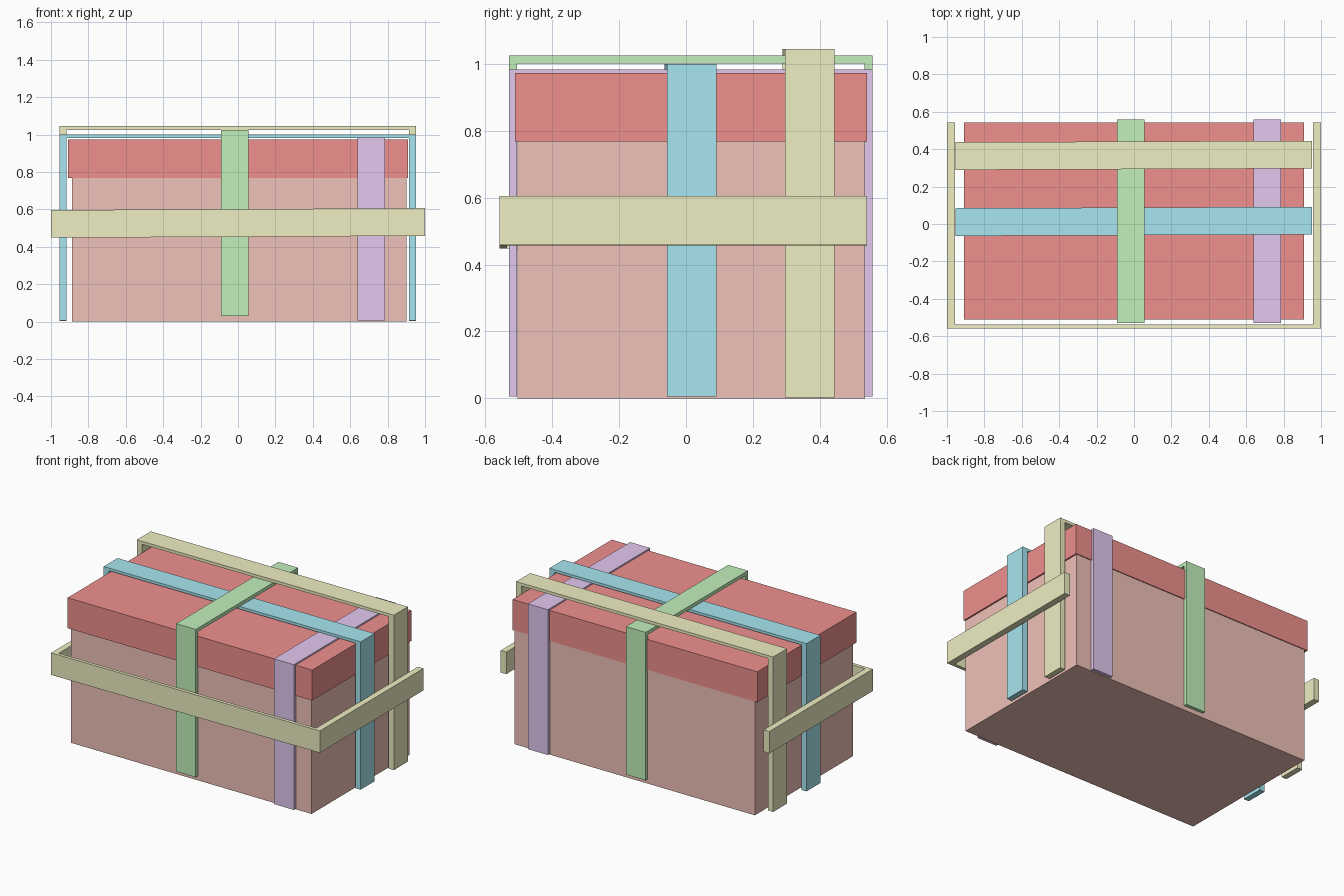
import bpy, bmesh
from mathutils import Matrix, Vector

if "Cube" in bpy.data.objects:
    bpy.data.objects.remove(bpy.data.objects["Cube"])


def material(name, rgb):
    m = bpy.data.materials.new(name)
    m.diffuse_color = (*rgb, 1)
    m.use_nodes = True
    m.node_tree.nodes["Principled BSDF"].inputs["Base Color"].default_value = m.diffuse_color
    return m


def add_object(name, bm, mat):
    bmesh.ops.recalc_face_normals(bm, faces=bm.faces)
    me = bpy.data.meshes.new(name)
    bm.to_mesh(me)
    bm.free()
    me.materials.append(mat)
    ob = bpy.data.objects.new(name, me)
    bpy.context.collection.objects.link(ob)
    return ob


def block(name, lo, hi, mat):
    lo, hi = Vector(lo), Vector(hi)
    bm = bmesh.new()
    bmesh.ops.create_cube(bm, size=1, matrix=Matrix.Translation((lo + hi) / 2)
                          @ Matrix.Diagonal((*(hi - lo), 1)))
    return add_object(name, bm, mat)


def strap(name, span, rise, width, leg, cap, place, mat, tilt=0):
    """U-shaped strap: legs run along 'rise', cap across 'span' at rise[1].
    place(s, r, w) maps span, rise and width coordinates to x, y, z."""
    (a, b), (r0, r1) = span, rise
    d = 1 if r1 > r0 else -1
    profile = [(a, r0), (a, r1), (b, r1), (b, r0), (b - leg, r0),
               (b - leg, r1 - d * cap), (a + leg, r1 - d * cap), (a + leg, r0)]
    bm = bmesh.new()
    verts = [bm.verts.new(place(s, r, width[0] + tilt * s)) for s, r in profile]
    face = bm.faces.new(verts)
    ext = bmesh.ops.extrude_face_region(bm, geom=[face])
    moved = [v for v in ext["geom"] if isinstance(v, bmesh.types.BMVert)]
    shift = Vector(place(0, 0, width[1])) - Vector(place(0, 0, width[0]))
    bmesh.ops.translate(bm, verts=moved, vec=shift)
    return add_object(name, bm, mat)


salmon = material("salmon", (0.87, 0.54, 0.48))
red = material("red", (0.86, 0.28, 0.27))
blue = material("blue", (0.39, 0.79, 0.87))
yellow = material("yellow", (0.86, 0.86, 0.55))
green = material("green", (0.54, 0.87, 0.50))
purple = material("purple", (0.77, 0.58, 0.87))

# Box body and overhanging lid
block("box", (-0.888, -0.504, 0), (0.9, 0.536, 0.78), salmon)
block("lid", (-0.91, -0.511, 0.768), (0.91, 0.542, 0.973), red)


# Directions in which the straps wrap the box
def across_x(s, r, w):
    return (s, w, r)


def across_y(s, r, w):
    return (w, s, r)


def around_front(s, r, w):
    return (s, r, w)


# Straps over the top, side to side
strap("blue_strap", (-0.955, 0.952), (0.006, 1.0), (-0.06, 0.088),
      0.038, 0.018, across_x, blue, 0.004)
strap("tall_yellow_strap", (-0.955, 0.952), (0.003, 1.045), (0.293, 0.441),
      0.038, 0.02, across_x, yellow, 0.004)

# Straps over the top, front to back
strap("green_strap", (-0.529, 0.558), (0.03, 1.025), (-0.09, 0.056),
      0.024, 0.024, across_y, green)
strap("purple_strap", (-0.529, 0.558), (0.006, 0.983), (0.638, 0.786),
      0.024, 0.014, across_y, purple)

# Strap around the front, open at the back
strap("front_yellow_strap", (-1.0, 1.0), (0.542, -0.558), (0.453, 0.601),
      0.042, 0.022, around_front, yellow, 0.005)
